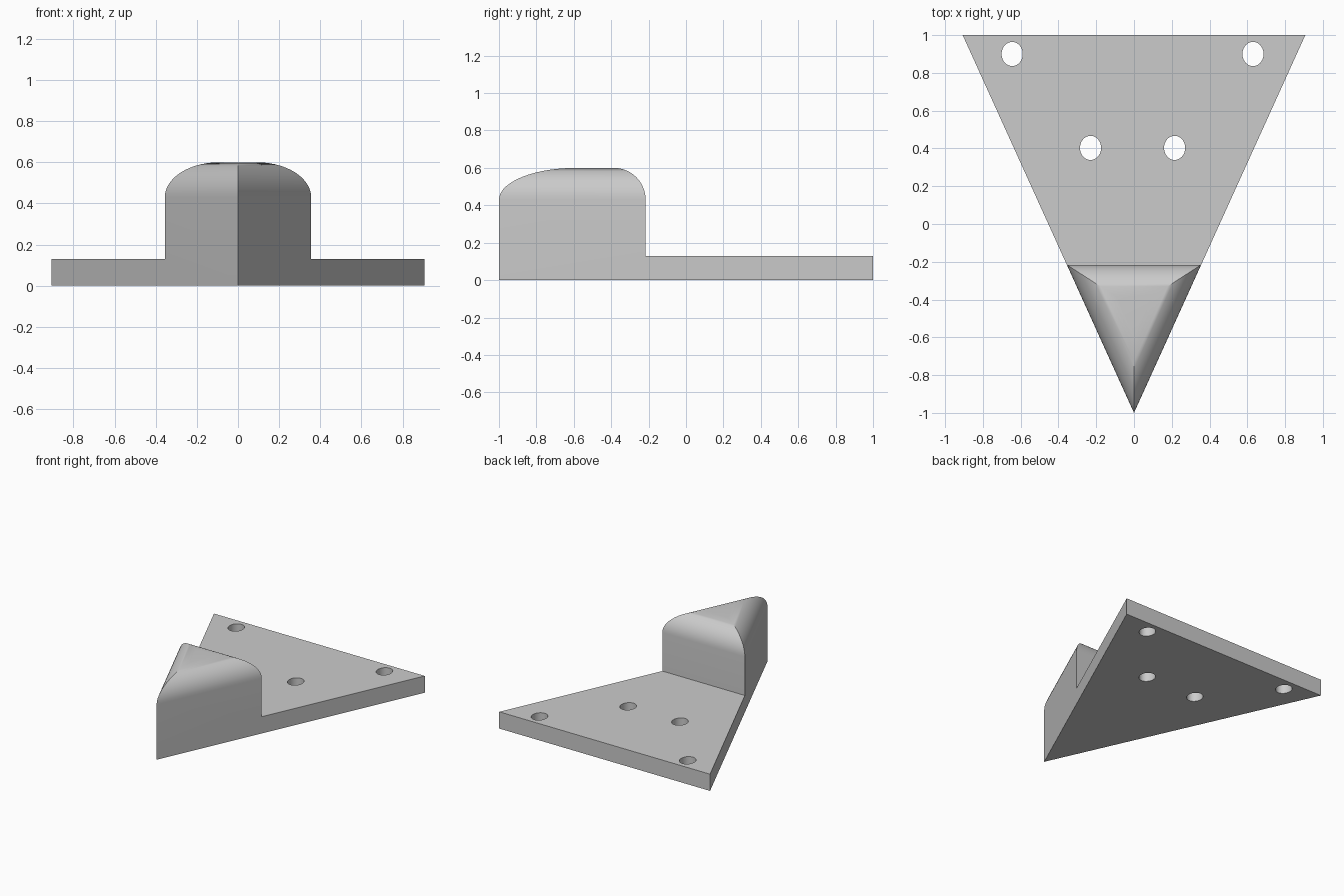
import bpy, bmesh, math

if "Cube" in bpy.data.objects:
    bpy.data.objects.remove(bpy.data.objects["Cube"])

TIP, STEP, BACK = -1.0, -0.216, 1.0      # y of the tip, the step and the back edge
SLOPE = 0.907 / 2.0                      # half width gained per unit of y
SIN = math.sin(math.atan(SLOPE))
PLATE_Z, TOP_Z, R = 0.13, 0.60, 0.17     # plate height, block height, edge rounding

grey = bpy.data.materials.new("light grey")
grey.diffuse_color = (0.6, 0.6, 0.6, 1)
grey.use_nodes = True
grey.node_tree.nodes["Principled BSDF"].inputs["Base Color"].default_value = grey.diffuse_color


def layer(bm, inset, z):
    """Triangle of the block, moved inwards by an equal distance on all sides."""
    tip, back = TIP + inset / SIN, STEP - inset
    half = SLOPE * (back - tip)
    return [bm.verts.new(p) for p in ((0, tip, z), (half, back, z), (-half, back, z))]


# Raised block: straight walls, then a rounded top edge
bm = bmesh.new()
rings = [layer(bm, 0, 0), layer(bm, 0, PLATE_Z)]
STEPS = 14
for i in range(STEPS + 1):
    a = math.pi / 2 * i / STEPS
    rings.append(layer(bm, R * (1 - math.cos(a)), TOP_Z - R + R * math.sin(a)))
bm.faces.new(rings[0][::-1])
bm.faces.new(rings[-1])
back_low = None
for k, (lo, hi) in enumerate(zip(rings, rings[1:])):
    for j in range(3):
        n = (j + 1) % 3
        f = bm.faces.new((lo[j], lo[n], hi[n], hi[j]))
        if k == 0 and j == 1:
            back_low = f

# Flat plate: pull the low back wall out to the back edge, widening with it
new = bmesh.ops.extrude_face_region(bm, geom=[back_low])["geom"]
for v in (g for g in new if isinstance(g, bmesh.types.BMVert)):
    v.co.x = math.copysign(SLOPE * (BACK - TIP), v.co.x)
    v.co.y = BACK
if back_low.is_valid:
    bmesh.ops.delete(bm, geom=[back_low], context='FACES_ONLY')
bmesh.ops.dissolve_limit(bm, angle_limit=0.001, verts=bm.verts[:], edges=bm.edges[:])
bmesh.ops.recalc_face_normals(bm, faces=bm.faces[:])
mesh = bpy.data.meshes.new("wedge_plate")
bm.to_mesh(mesh)
bm.free()
mesh.materials.append(grey)
body = bpy.data.objects.new("wedge_plate", mesh)
bpy.context.collection.objects.link(body)

# Four oval holes through the plate
for x, y in ((-0.645, 0.9), (0.63, 0.9), (-0.23, 0.403), (0.215, 0.403)):
    bpy.ops.mesh.primitive_cylinder_add(vertices=40, radius=1, depth=0.5, location=(x, y, 0.06))
    cutter = bpy.context.object
    cutter.name = "hole_cutter"
    cutter.scale = (0.056, 0.064, 1)
    cutter.data.materials.append(grey)
    cutter.hide_render = True
    cutter.hide_set(True)
    cut = body.modifiers.new("hole", 'BOOLEAN')
    cut.operation, cut.solver, cut.object = 'DIFFERENCE', 'EXACT', cutter

# Apply the cuts, drop the cutters, then smooth the rounded parts only
bpy.context.view_layer.update()
cut_mesh = bpy.data.meshes.new_from_object(body.evaluated_get(bpy.context.evaluated_depsgraph_get()))
body.modifiers.clear()
body.data = cut_mesh
for ob in [o for o in bpy.data.objects if o.name.startswith("hole_cutter")]:
    bpy.data.objects.remove(ob)
bpy.ops.object.select_all(action='DESELECT')
body.select_set(True)
bpy.context.view_layer.objects.active = body
bpy.ops.object.shade_smooth_by_angle(angle=math.radians(30))
